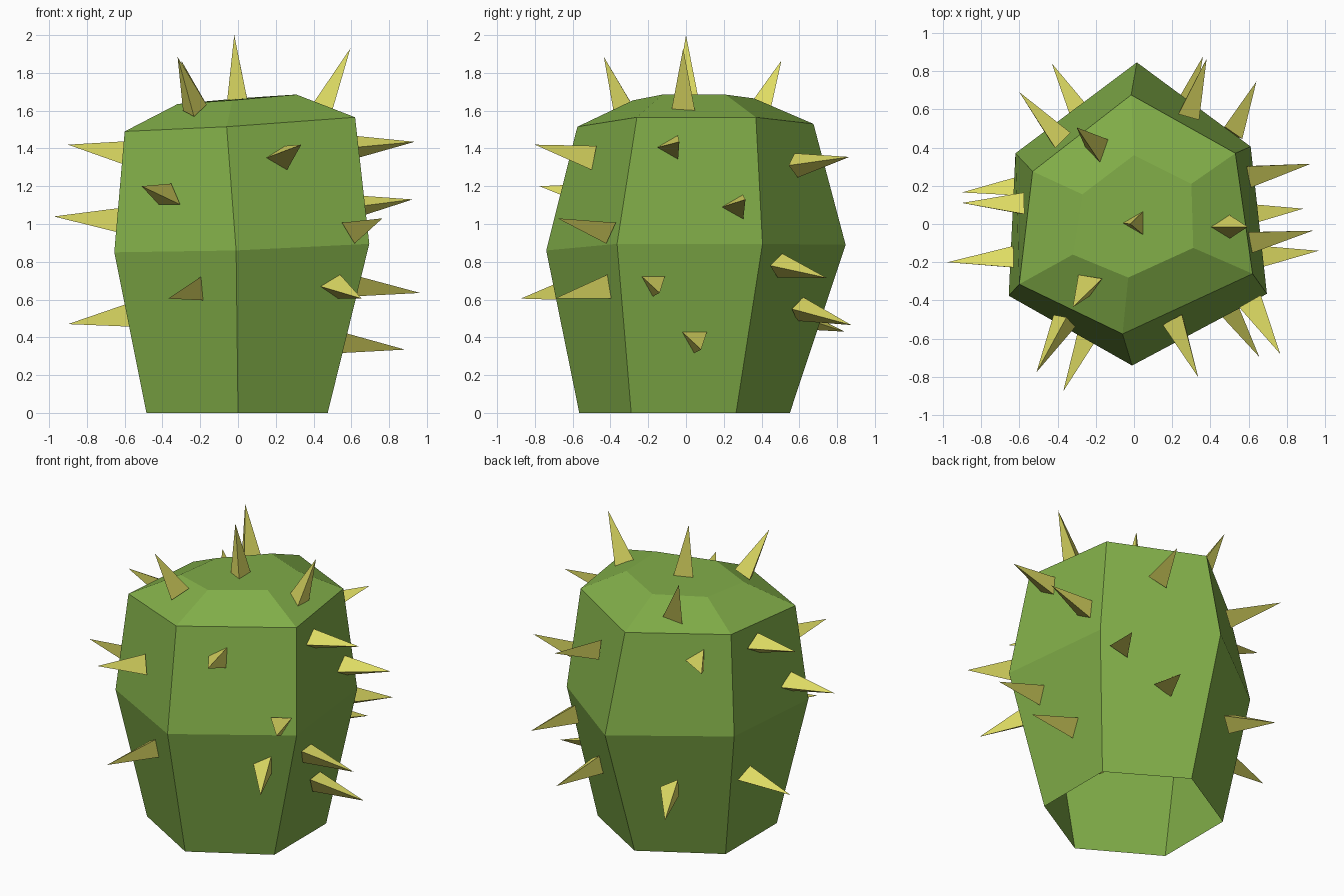
import bpy, bmesh
from mathutils import Vector, Matrix


def material(name, rgb):
    m = bpy.data.materials.new(name)
    m.diffuse_color = (*rgb, 1)
    return m


def finish(bm, name, mat):
    bmesh.ops.recalc_face_normals(bm, faces=bm.faces)
    me = bpy.data.meshes.new(name)
    bm.to_mesh(me)
    bm.free()
    me.materials.append(mat)
    ob = bpy.data.objects.new(name, me)
    bpy.context.collection.objects.link(ob)
    return ob


green = material("green", (0.22, 0.42, 0.065))
yellow = material("yellow", (0.73, 0.71, 0.125))

# Body: four irregular hexagonal rings, open underneath, closed on top
rings = [
    [(0, -.565, 0), (.475, -.29, 0), (.475, .265, 0), (0, .55, 0), (-.485, .27, 0), (-.485, -.28, 0)],
    [(-.01, -.74, .86), (.695, -.365, .895), (.61, .405, .895), (.015, .845, .89), (-.62, .37, .87), (-.655, -.375, .85)],
    [(-.06, -.575, 1.515), (.62, -.26, 1.565), (.53, .37, 1.565), (-.015, .675, 1.53), (-.53, .275, 1.5), (-.6, -.315, 1.49)],
    [(-.03, -.28, 1.655), (.31, -.125, 1.685), (.3, .21, 1.685), (0, .36, 1.665), (-.27, .155, 1.64), (-.32, -.16, 1.635)],
]
bm = bmesh.new()
loops = [[bm.verts.new(p) for p in ring] for ring in rings]
for a, b in zip(loops, loops[1:]):
    for i in range(6):
        j = (i + 1) % 6
        bm.faces.new((a[i], a[j], b[j], b[i]))
bm.faces.new(loops[-1])
finish(bm, "cactus_body", green)

# Spines: base point, tip point, and where one base corner points (default: sideways)
UP, DOWN, LEFT = (0, 0, 1), (0, 0, -1), (-1, 0, 0)
spines = [
    # crown
    ((.015, .005, 1.64), (-.02, 0, 2.0), LEFT),
    ((.46, -.015, 1.6), (.595, -.015, 1.93), LEFT),
    ((-.23, -.31, 1.6), (-.32, -.435, 1.885), None),
    ((-.19, .39, 1.58), (-.3, .505, 1.865), None),
    # left
    ((-.58, .09, 1.375), (-.9, .11, 1.42), None),
    ((-.63, -.19, 1.02), (-.975, -.2, 1.04), None),
    ((-.56, .185, .52), (-.9, .165, .47), None),
    # front
    ((.22, -.5, 1.35), (.335, -.8, 1.42), None),
    ((-.36, -.5, 1.14), (-.51, -.775, 1.2), UP),
    ((.61, -.41, .97), (.765, -.68, 1.03), DOWN),
    ((.5, -.42, .67), (.655, -.695, .605), None),
    ((-.22, -.57, .66), (-.37, -.875, .605), None),
    # right
    ((.6, -.08, 1.405), (.935, -.035, 1.435), None),
    ((.6, .265, 1.09), (.925, .315, 1.13), None),
    ((.61, -.175, .69), (.965, -.14, .635), DOWN),
    ((.54, .045, .39), (.885, .08, .335), DOWN),
    # back
    ((.27, .57, 1.31), (.38, .865, 1.355), None),
    ((.5, .48, .78), (.64, .745, .715), None),
    ((.24, .59, .55), (.36, .875, .465), None),
    ((-.29, .56, .51), (-.43, .84, .43), None),
    ((-.39, .43, 1.35), (-.6, .69, 1.41), None),
]
bm = bmesh.new()
for base, tip, corner in spines:
    base, tip = Vector(base), Vector(tip)
    axis = (tip - base).normalized()
    side = Vector(corner) if corner else axis.cross(Vector(UP))
    side = (side - axis * side.dot(axis)).normalized()
    other = axis.cross(side)
    foot = []
    for c, s in ((1, 0), (-.5, .866), (-.5, -.866)):
        foot.append(bm.verts.new(base + .075 * (c * side + s * other)))
    top = bm.verts.new(tip)
    bm.faces.new(foot)
    for i in range(3):
        bm.faces.new((foot[i], foot[(i + 1) % 3], top))
finish(bm, "spines", yellow)
